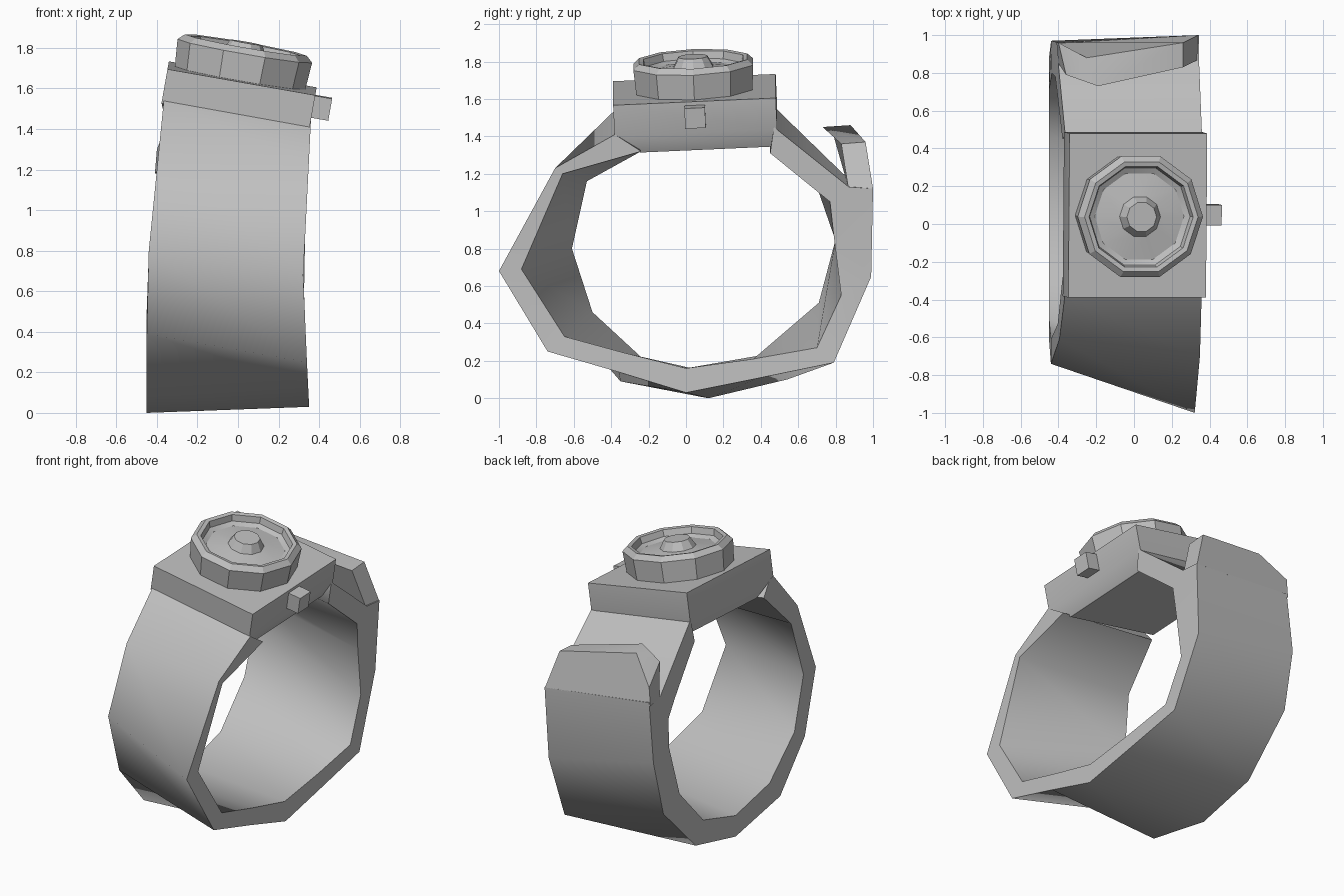
import bpy
import bmesh
import math
from mathutils import Matrix, Vector

cube = bpy.data.objects.get("Cube")
if cube:
    bpy.data.objects.remove(cube, do_unlink=True)

grey = bpy.data.materials.new("plain grey")
grey.use_nodes = True
colour = (0.52, 0.52, 0.52, 1)
grey.diffuse_color = colour
grey.node_tree.nodes["Principled BSDF"].inputs["Base Color"].default_value = colour


def loft(name, rings, closed=False, smooth=30):
    """Join equal rings of points into one solid, capped unless it closes on itself."""
    bm = bmesh.new()
    loops = [[bm.verts.new(p) for p in ring] for ring in rings]
    pairs = list(zip(loops, loops[1:]))
    if closed:
        pairs.append((loops[-1], loops[0]))
    else:
        bm.faces.new(loops[0])
        bm.faces.new(loops[-1])
    for a, b in pairs:
        count = len(a)
        for i in range(count):
            j = (i + 1) % count
            bm.faces.new((a[i], a[j], b[j], b[i]))
    bmesh.ops.recalc_face_normals(bm, faces=bm.faces)
    mesh = bpy.data.meshes.new(name)
    bm.to_mesh(mesh)
    bm.free()
    mesh.materials.append(grey)
    obj = bpy.data.objects.new(name, mesh)
    bpy.context.collection.objects.link(obj)
    bpy.ops.object.select_all(action="DESELECT")
    obj.select_set(True)
    bpy.context.view_layer.objects.active = obj
    bpy.ops.object.shade_smooth_by_angle(angle=math.radians(smooth))
    return obj


def near_edge(y, z):
    return Vector((0.32 + 0.05 * abs(z - 0.65), y, z))


def far_edge(y, z):
    return Vector((-0.45 + 0.1 * max(0, z - 0.7), y, z))


# Strap ring: each station holds the outer and inner (y, z) of the two rims
near_outer = [(-.38, 1.41), (-.7, 1.23), (-1, .68), (-.74, .25), (-.36, .14), (0, .03),
              (.4, .11), (.79, .19), (.99, .65), (1, 1.12), (.87, 1.13), (.47, 1.45)]
near_inner = [(-.24, 1.32), (-.66, 1.2), (-.88, .69), (-.65, .33), (-.32, .24), (0, .16),
              (.36, .21), (.7, .27), (.83, .55), (.79, .87), (.77, 1.05), (.45, 1.31)]
far_outer = [(-.38, 1.54), (-.61, 1.25), (-.74, .8), (-.61, .39), (-.35, .09), (.12, 0),
             (.54, .1), (.88, .44), (.97, .81), (.96, 1.2), (.84, 1.2), (.47, 1.56)]
far_inner = [(-.28, 1.42), (-.53, 1.16), (-.61, .8), (-.5, .46), (-.24, .22), (.12, .14),
             (.46, .24), (.71, .51), (.8, .85), (.78, 1.03), (.7, 1.13), (.45, 1.41)]
stations = [
    (near_edge(*no), near_edge(*ni), far_edge(*fi), far_edge(*fo))
    for no, ni, fi, fo in zip(near_outer, near_inner, far_inner, far_outer)
]
loft("strap", stations, smooth=65)

# Loose strap end that rises past the back of the strap
flap_outer = [(.34, 1, 1.12), (.26, .96, 1.37), (-.25, .88, 1.46), (-.4, .96, 1.3), (-.41, .96, 1.18)]
flap_inner = [(.34, .87, 1.11), (.26, .83, 1.36), (-.19, .73, 1.45), (-.36, .79, 1.4), (-.4, .85, 1.19)]
loft("strap_end", [flap_outer, flap_inner], smooth=50)

# Tilted frame shared by the parts of the head
tilt = (
    Matrix.Translation((0.02, 0.045, 1.65))
    @ Matrix.Rotation(math.radians(10), 4, "Y")
    @ Matrix.Rotation(math.radians(2.6), 4, "X")
)


def rectangle(half_x, front, back, height):
    corners = ((-half_x, front), (half_x, front), (half_x, back), (-half_x, back))
    return [tilt @ Vector((x, y, height)) for x, y in corners]


def polygon(radius, height, sides=10):
    step = math.tau / sides
    return [
        tilt @ Vector((radius * math.cos(i * step) - 0.01, radius * math.sin(i * step), height))
        for i in range(sides)
    ]


# Case: square plate with a skirt tapering in underneath
loft("case", [
    rectangle(0.37, -0.435, 0.435, 0),
    rectangle(0.37, -0.435, 0.435, -0.17),
    rectangle(0.33, -0.3, 0.41, -0.27),
], smooth=30)

# Bezel with its raised rim, sunken dial and central boss
bezel_profile = [(.325, -.02), (.337, .135), (.305, .165), (.28, .16), (.27, .12),
                 (.24, .105), (.11, .125), (.08, .178)]
loft("bezel_and_dial", [polygon(r, h) for r, h in bezel_profile], smooth=20)

# Crown: small block on the side of the case
crown = []
for x in (0.34, 0.455):
    square = ((-1, -1), (1, -1), (1, 1), (-1, 1))
    crown.append([tilt @ Vector((x, 0.055 * a, 0.055 * b - 0.075)) for a, b in square])
loft("crown", crown)
